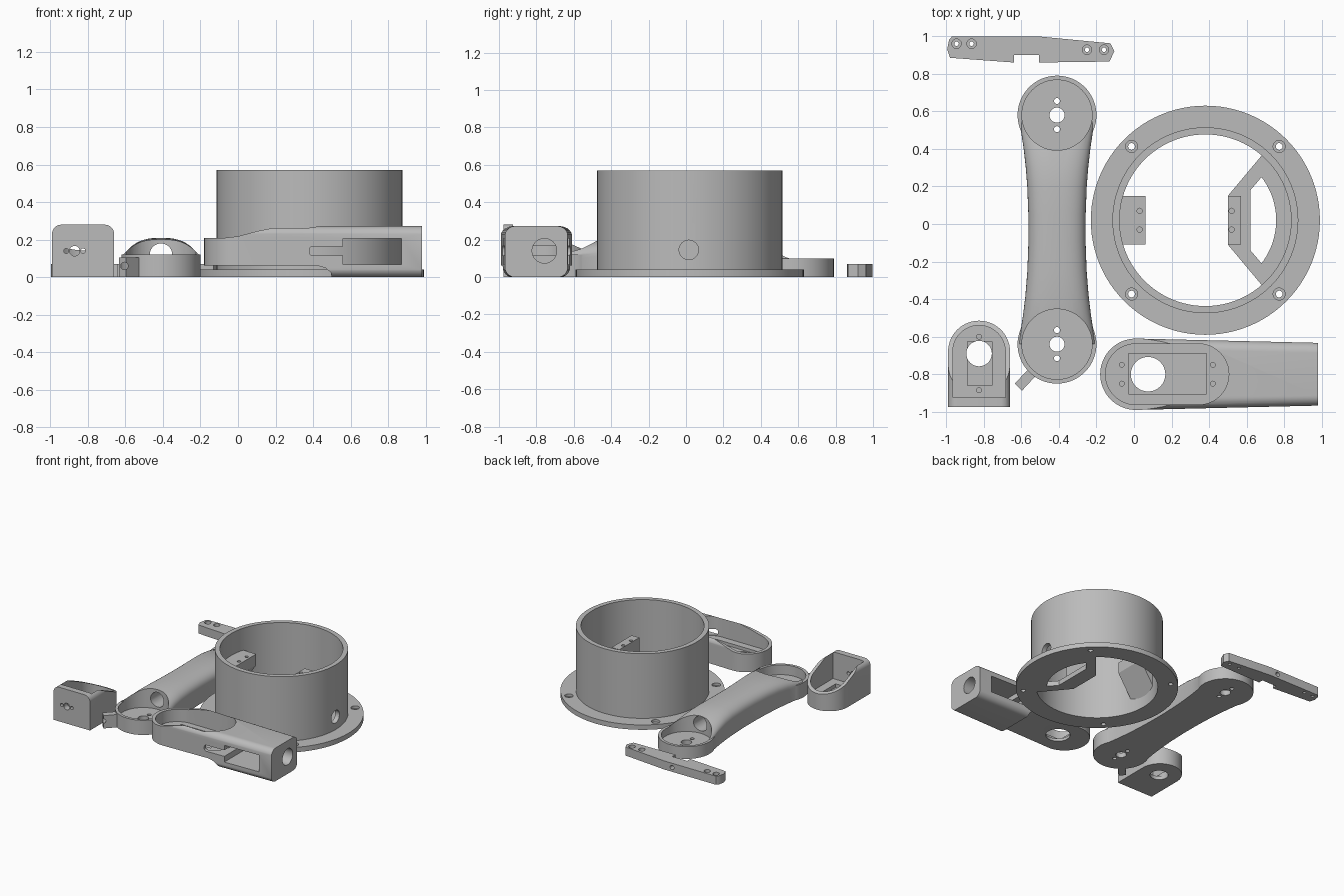
import bpy, bmesh, math
from mathutils import Vector

cube = bpy.data.objects.get("Cube")
if cube:
    bpy.data.objects.remove(cube, do_unlink=True)

mat = bpy.data.materials.new("plain grey plastic")
mat.use_nodes = True
GREY = (0.5, 0.5, 0.5, 1)
mat.diffuse_color = GREY
bsdf = next(n for n in mat.node_tree.nodes if n.type == 'BSDF_PRINCIPLED')
bsdf.inputs["Base Color"].default_value = GREY


# 2D outline helpers
def arc(cx, cy, r, a0, a1, n=24):
    angles = [math.radians(a0 + (a1 - a0) * i / n) for i in range(n + 1)]
    return [(cx + r * math.cos(a), cy + r * math.sin(a)) for a in angles]


def disc(cx, cy, r, n=32):
    return arc(cx, cy, r, 0, 360, n)[:-1]


def rect(x0, y0, x1, y1):
    return [(x0, y0), (x1, y0), (x1, y1), (x0, y1)]


def rounded(x0, y0, x1, y1, r):
    return (arc(x1 - r, y1 - r, r, 0, 90, 8) + arc(x0 + r, y1 - r, r, 90, 180, 8)
            + arc(x0 + r, y0 + r, r, 180, 270, 8) + arc(x1 - r, y0 + r, r, 270, 360, 8))


# Solid helpers
def loft(name, rings, closed=False):
    bm = bmesh.new()
    loops = [[bm.verts.new(p) for p in ring] for ring in rings]
    n = len(loops[0])
    pairs = list(zip(loops, loops[1:]))
    if closed:
        pairs.append((loops[-1], loops[0]))
    else:
        bm.faces.new(loops[0])
        bm.faces.new(loops[-1])
    for a, b in pairs:
        for i in range(n):
            j = (i + 1) % n
            bm.faces.new((a[i], a[j], b[j], b[i]))
    bmesh.ops.recalc_face_normals(bm, faces=bm.faces[:])
    mesh = bpy.data.meshes.new(name)
    bm.to_mesh(mesh)
    bm.free()
    mesh.materials.append(mat)
    obj = bpy.data.objects.new(name, mesh)
    bpy.context.collection.objects.link(obj)
    return obj


def prism(name, pts, lo, hi, axis='z'):
    place = {'z': lambda u, v, w: (u, v, w),
             'y': lambda u, v, w: (u, w, v),
             'x': lambda u, v, w: (w, u, v)}[axis]
    return loft(name, [[place(u, v, w) for u, v in pts] for w in (lo, hi)])


def activate(obj):
    bpy.ops.object.select_all(action='DESELECT')
    obj.select_set(True)
    bpy.context.view_layer.objects.active = obj


def combine(obj, other, op):
    activate(obj)
    mod = obj.modifiers.new("combine", 'BOOLEAN')
    mod.operation, mod.solver, mod.object = op, 'EXACT', other
    bpy.ops.object.modifier_apply(modifier=mod.name)
    bpy.data.objects.remove(other, do_unlink=True)


def cut(obj, pts, lo, hi, axis='z'):
    combine(obj, prism("cutter", pts, lo, hi, axis), 'DIFFERENCE')


def keep(obj, pts, lo, hi, axis='z'):
    combine(obj, prism("cutter", pts, lo, hi, axis), 'INTERSECT')


# Base: flanged drum
BX, BY = 0.38, 0.02
profile = [(0.457, 0), (0.61, 0), (0.61, 0.04), (0.495, 0.04), (0.495, 0.57), (0.457, 0.57)]
rings = []
for i in range(96):
    a = math.tau * i / 96
    rings.append([(BX + r * math.cos(a), BY + r * math.sin(a), z) for r, z in profile])
drum = loft("base_drum", rings, closed=True)
for sx in (-1, 1):
    for sy in (-1, 1):
        hx, hy = BX + sx * 0.393, BY + sy * 0.393
        cut(drum, disc(hx, hy, 0.032), 0.02, 0.1)
        cut(drum, disc(hx, hy, 0.018), -0.1, 0.1)
cut(drum, disc(0.015, 0.145, 0.052), 0.7, 1.0, 'x')

# Base: floor bridge and the two motor supports
bridge = prism("base_bridge", [(0.5, 0.15), (0.5, -0.11)] + arc(BX, BY, 0.462, -49, 49), 0, 0.04)
cut(bridge, [(0.62, 0.18), (0.62, -0.14)] + arc(BX, BY, 0.377, -37.5, 37.5), -0.1, 0.1)
post = prism("motor_post", rect(0.5, -0.11, 0.57, 0.15), 0.02, 0.39)
ledge = prism("motor_ledge", [(-0.085, 0.08), (0.06, 0.3), (0.06, 0.39), (-0.085, 0.39)],
              -0.11, 0.15, 'y')
for y in (-0.03, 0.07):
    cut(post, disc(0.52, y, 0.014, 16), 0.3, 0.5)
    cut(ledge, disc(0.03, y, 0.014, 16), 0.3, 0.5)

# Upper arm: waisted body with a round cup at each end
AX = -0.41


def body_section(y, h):
    t = abs(y + 0.03) / 0.61
    w = 0.152 + 0.055 * t ** 2.2
    s = 0.55 * h
    pts = [(AX + w, y, 0)]
    for i in range(25):
        a = math.pi * i / 24
        c, d = math.cos(a), abs(math.sin(a))
        pts.append((AX + math.copysign(w * abs(c) ** 0.8, c), y, s + (h - s) * d ** 0.8))
    return pts + [(AX - w, y, 0)]


heights = [(-0.64, 0.17), (-0.56, 0.185), (-0.48, 0.2), (-0.38, 0.208), (-0.25, 0.21),
           (-0.1, 0.21), (0.05, 0.21), (0.2, 0.208), (0.3, 0.2), (0.4, 0.18),
           (0.5, 0.15), (0.58, 0.115)]
arm = loft("upper_arm", [body_section(y, h) for y, h in heights])
cups = [(-0.64, 0.12), (0.58, 0.1)]
for y, h in cups:
    combine(arm, prism("cup", disc(AX, y, 0.21, 64), 0, h), 'UNION')
for y, h in cups:
    cut(arm, disc(AX, y, 0.187, 64), 0.04, 0.4)
    cut(arm, disc(AX, y, 0.04), -0.1, 0.1)
    for dy in (-0.075, 0.075):
        cut(arm, disc(AX, y + dy, 0.016, 16), -0.1, 0.1)
cut(arm, disc(AX, 0.12, 0.06), -0.64, 0.58, 'y')

# Cable lug on the front cup
lug = prism("cable_lug", [(-0.597, -0.888), (-0.635, -0.85), (-0.555, -0.765), (-0.518, -0.803)],
            0, 0.105)
cut(lug, disc(-0.605, 0.06, 0.02, 16), -1, -0.7, 'y')

# Forearm: tapered rounded box with a raised round end
FY = -0.8
forearm = prism("forearm", arc(0.01, FY, 0.19, 90, 270, 40) + [(0.98, FY - 0.167), (0.98, FY + 0.167)],
                0, 0.3)
softener = []
for x, w in ((-0.3, 0.2), (0.01, 0.192), (1.1, 0.166)):
    softener.append([(x, u, v) for u, v in rounded(FY - w, -0.001, FY + w, 0.272, 0.055)])
combine(forearm, loft("softener", softener), 'INTERSECT')
keep(forearm, [(-0.3, 0.062), (0.42, 0.062), (0.465, 0.05), (0.495, 0.025), (0.51, -0.1), (1.1, -0.1),
               (1.1, 0.4), (0.28, 0.4), (0.28, 0.271), (0.2, 0.265), (0.1, 0.245), (0, 0.218),
               (-0.07, 0.21), (-0.3, 0.21)], -1.2, -0.4, 'y')
cut(forearm, arc(0.01, FY, 0.162, 90, 270) + arc(0.343, FY, 0.162, -90, 90), 0.11, 0.5)
cut(forearm, rect(-0.03, -0.905, 0.385, -0.69), 0.085, 0.2)
cut(forearm, disc(0.075, FY, 0.092), -0.1, 0.2)
for x in (-0.065, 0.42):
    for dy in (-0.05, 0.05):
        cut(forearm, disc(x, FY + dy, 0.013, 16), 0.07, 0.2)
cut(forearm, rect(0.56, 0.068, 0.87, 0.205), -1.2, -0.4, 'y')
cut(forearm, rounded(0.38, 0.115, 0.6, 0.165, 0.02), -1.2, -0.4, 'y')
cut(forearm, disc(-0.757, 0.14, 0.066), 0.8, 1.2, 'x')

# Wrist bracket: sloping U-shaped cup behind an upright plate
WX = -0.825
wrist = prism("wrist_bracket", arc(WX, -0.68, 0.165, 0, 180, 40) + [(-0.99, -0.975), (-0.66, -0.975)],
              0, 0.3)
keep(wrist, rounded(WX - 0.1655, -0.2, WX + 0.1655, 0.28, 0.05), -1.2, -0.3, 'y')
keep(wrist, [(-1.1, -0.1), (-0.4, -0.1), (-0.4, 0.1), (-0.51, 0.13), (-0.86, 0.285), (-1.1, 0.285)],
     -1.2, -0.4, 'x')
cut(wrist, arc(WX, -0.68, 0.14, 0, 180) + [(WX - 0.14, -0.925), (WX + 0.14, -0.925)], 0.06, 0.5)
cut(wrist, rect(-0.887, -0.86, -0.755, -0.625), 0.03, 0.2)
cut(wrist, disc(WX, -0.69, 0.068), -0.1, 0.2)
for y in (-0.6, -0.885):
    cut(wrist, disc(WX, y, 0.013, 16), 0.02, 0.2)
for dx, r in ((0, 0.027), (-0.045, 0.013), (0.045, 0.013)):
    cut(wrist, disc(-0.87 + dx, 0.14, r, 20), -1.1, -0.9, 'y')

# Link bar: bent strip with a notch and end holes
bar = prism("link_bar", [(-0.98, 0.885), (-0.64, 0.86), (-0.64, 0.9), (-0.505, 0.9), (-0.505, 0.86),
                         (-0.13, 0.865), (-0.105, 0.92), (-0.125, 0.962), (-0.5, 0.998),
                         (-0.97, 0.998), (-0.985, 0.98), (-0.995, 0.93)], 0, 0.07)
for x, y in ((-0.945, 0.96), (-0.865, 0.96), (-0.25, 0.928), (-0.16, 0.928)):
    cut(bar, disc(x, y, 0.025, 24), 0.035, 0.2)
    cut(bar, disc(x, y, 0.012, 16), -0.1, 0.2)
cut(bar, disc(-0.572, 0.035, 0.018, 20), 0.8, 1.1, 'y')

# Smooth curved walls, keep edges crisp
for part in (drum, bridge, post, ledge, arm, lug, forearm, wrist, bar):
    activate(part)
    bpy.ops.object.shade_smooth_by_angle(angle=math.radians(30))
